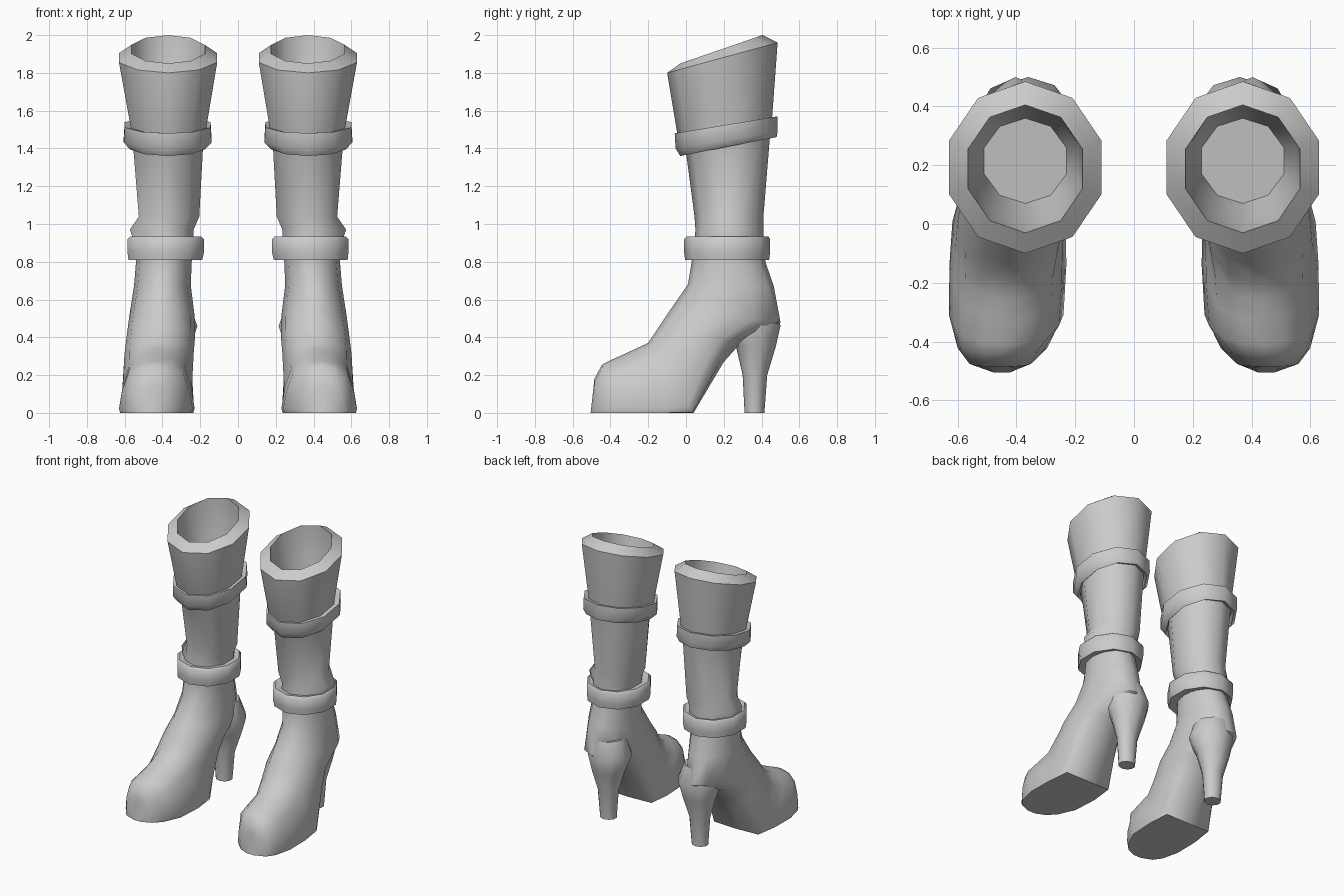
import bpy, bmesh, math

leather = bpy.data.materials.new("grey leather")
leather.diffuse_color = (0.6, 0.6, 0.6, 1)
SIDES = 10


def loft(name, rings, cap_start=False, cap_end=False, closed=False, angle=60):
    """Skin a list of point rings and mirror the part to make the pair."""
    bm = bmesh.new()
    rows = [[bm.verts.new(p) for p in ring] for ring in rings]
    n = len(rows[0])
    pairs = list(zip(rows, rows[1:]))
    if closed:
        pairs.append((rows[-1], rows[0]))
    for a, b in pairs:
        for i in range(n):
            j = (i + 1) % n
            bm.faces.new((a[i], a[j], b[j], b[i]))
    if cap_start:
        bm.faces.new(rows[0])
    if cap_end:
        bm.faces.new(rows[-1])
    bmesh.ops.recalc_face_normals(bm, faces=bm.faces)
    me = bpy.data.meshes.new(name)
    bm.to_mesh(me)
    bm.free()
    me.shade_smooth()
    me.set_sharp_from_angle(angle=math.radians(angle))
    me.materials.append(leather)
    ob = bpy.data.objects.new(name, me)
    bpy.context.collection.objects.link(ob)
    ob.modifiers.new("pair", 'MIRROR').use_mirror_merge = False
    return ob


def ring(x0, x1, y0, y1, zf, zb=None, n=SIDES):
    """Faceted oval filling the given extents, sloping from zf (front) to zb (back)."""
    zb = zf if zb is None else zb
    wide = max(math.sin(2 * math.pi * i / n) for i in range(n))
    pts = []
    for i in range(n):
        t = 2 * math.pi * i / n
        k = (1 - math.cos(t)) / 2
        pts.append(((x0 + x1) / 2 + (x1 - x0) / 2 * math.sin(t) / wide,
                    y0 + (y1 - y0) * k, zf + (zb - zf) * k))
    return pts


# Shaft with flared cuff, rolled rim and hollow inside
shaft = [
    ring(0.235, 0.53, 0.04, 0.415, 0.84),
    ring(0.235, 0.53, 0.05, 0.41, 0.97),
    ring(0.205, 0.525, 0.045, 0.41, 1.04),
    ring(0.185, 0.555, 0.0, 0.445, 1.38, 1.47),
    ring(0.17, 0.565, -0.045, 0.455, 1.47, 1.55),
    ring(0.11, 0.63, -0.10, 0.485, 1.80, 1.96),
    ring(0.175, 0.565, -0.03, 0.405, 1.85, 2.0),
    ring(0.19, 0.55, 0.0, 0.41, 1.72, 1.82),
    ring(0.23, 0.51, 0.07, 0.36, 1.52, 1.56),
]
# Small pointed fold on the outer side, just above the lower strap
for i in (2, 3):
    x, y, z = shaft[1][i]
    shaft[1][i] = (0.572, y, z)
loft("shaft", shaft, cap_end=True)

# Straps: bevelled bands around the shaft
loft("upper_strap", [
    ring(0.18, 0.56, -0.01, 0.45, 1.37, 1.47),
    ring(0.175, 0.57, -0.03, 0.48, 1.36, 1.46),
    ring(0.14, 0.605, -0.055, 0.485, 1.40, 1.49),
    ring(0.145, 0.60, -0.06, 0.485, 1.48, 1.57),
    ring(0.18, 0.56, -0.02, 0.45, 1.48, 1.56),
], closed=True, angle=50)
loft("lower_strap", [
    ring(0.25, 0.53, 0.05, 0.40, 0.82),
    ring(0.19, 0.58, -0.005, 0.44, 0.81),
    ring(0.18, 0.585, -0.01, 0.445, 0.85),
    ring(0.18, 0.585, -0.01, 0.445, 0.92),
    ring(0.195, 0.57, 0.005, 0.435, 0.935),
    ring(0.25, 0.53, 0.05, 0.40, 0.925),
], closed=True, angle=50)

# Foot: sections blend from a round ankle to a flat-soled toe
ROUND = [(0, 1), (.5, .933), (.866, .75), (1, .5), (.866, .25), (.5, .067), (0, 0)]
FLAT = [(0, 1), (.42, .94), (.74, .76), (.92, .42), (1, .08), (.97, 0), (0, 0)]


def section(top, bottom, x0, x1, flat):
    half = [(a[0] + (b[0] - a[0]) * flat, a[1] + (b[1] - a[1]) * flat)
            for a, b in zip(ROUND, FLAT)]
    full = half + [(-u, v) for u, v in half[-2:0:-1]]
    cx, r = (x0 + x1) / 2, (x1 - x0) / 2
    return [(cx + u * r, bottom[0] + (top[0] - bottom[0]) * v,
             bottom[1] + (top[1] - bottom[1]) * v) for u, v in full]


loft("foot", [
    section((0.035, 0.87), (0.415, 0.87), 0.24, 0.535, 0),
    section((0.03, 0.80), (0.42, 0.80), 0.245, 0.54, 0),
    section((0.01, 0.68), (0.465, 0.67), 0.25, 0.55, 0),
    section((-0.08, 0.55), (0.50, 0.48), 0.23, 0.575, 0),
    section((-0.14, 0.46), (0.29, 0.37), 0.225, 0.59, 0.1),
    section((-0.20, 0.37), (0.20, 0.27), 0.23, 0.605, 0.3),
    section((-0.26, 0.343), (0.04, 0), 0.23, 0.622, 0.85),
    section((-0.33, 0.31), (-0.12, 0), 0.23, 0.628, 1),
    section((-0.41, 0.274), (-0.30, 0), 0.24, 0.63, 1),
    section((-0.445, 0.255), (-0.42, 0), 0.295, 0.60, 1),
    section((-0.485, 0.18), (-0.475, 0), 0.35, 0.56, 1),
    section((-0.488, 0.15), (-0.505, 0), 0.42, 0.48, 1),
], cap_start=True, cap_end=True)

# Tapered heel growing out of the back of the foot
loft("heel", [
    ring(0.26, 0.50, 0.22, 0.47, 0.58),
    ring(0.215, 0.505, 0.21, 0.50, 0.46),
    ring(0.25, 0.475, 0.265, 0.475, 0.35),
    ring(0.295, 0.435, 0.30, 0.43, 0.20),
    ring(0.31, 0.42, 0.31, 0.415, 0.0),
], cap_start=True, cap_end=True)
